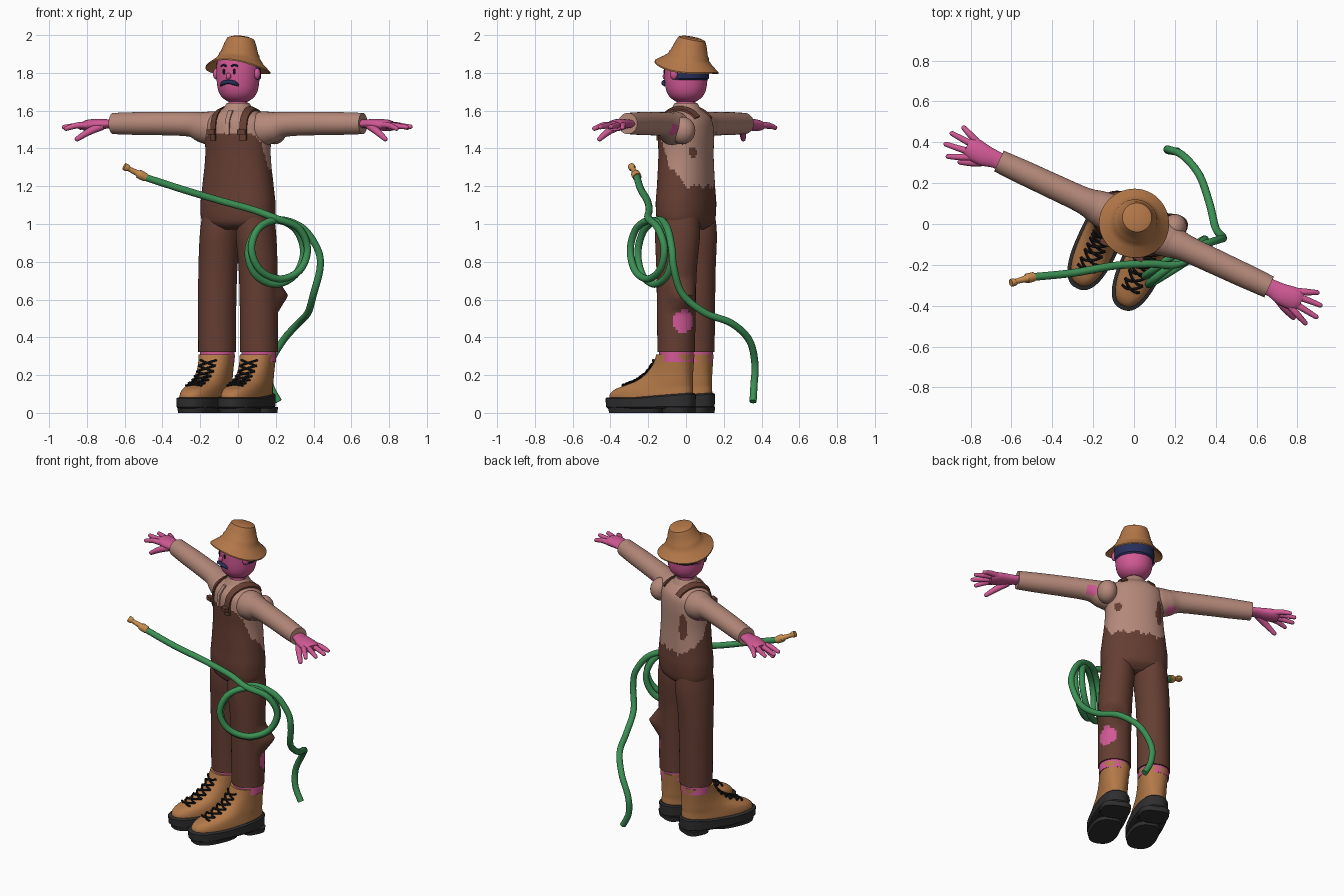
import bpy, bmesh, math
from mathutils import Vector, Matrix
from mathutils.bvhtree import BVHTree

if "Cube" in bpy.data.objects:
    bpy.data.objects.remove(bpy.data.objects["Cube"])

TURN = Matrix.Rotation(math.radians(-25), 4, 'Z')   # the figure stands turned


def material(name, rgb):
    m = bpy.data.materials.new(name)
    m.use_nodes = True
    m.diffuse_color = (*rgb, 1)
    m.node_tree.nodes["Principled BSDF"].inputs["Base Color"].default_value = (*rgb, 1)
    return m


SKIN = material("pink_skin", (.64, .1, .3))
SHIRT = material("dusty_shirt", (.46, .25, .195))
BROWN = material("brown_denim", (.13, .048, .032))
BOOT = material("tan_leather", (.45, .19, .065))
HAT = material("hat_felt", (.45, .185, .065))
SOLE = material("dark_rubber", (.028, .028, .03))
HAIR = material("navy_hair", (.02, .028, .1))
HOSE = material("green_hose", (.045, .28, .09))
BRASS = material("nozzle_brass", (.6, .28, .08))
BLACK = material("black", (.008, .008, .009))


def smooth(keys, steps=6):
    """Catmull-Rom interpolation of equal-length tuples."""
    k = [keys[0], *keys, keys[-1]]
    out = []
    for a, b, c, d in zip(k, k[1:], k[2:], k[3:]):
        for s in range(steps):
            t = s / steps
            out.append(tuple(.5 * (2*q + (r-p)*t + (2*p-5*q+4*r-w)*t*t + (3*q-p-3*r+w)*t**3)
                             for p, q, r, w in zip(a, b, c, d)))
    return out + [tuple(keys[-1])]


def lerp(keys, t):
    """Linear lookup in tuples whose first item is the parameter."""
    for a, b in zip(keys, keys[1:]):
        if t <= b[0]:
            f = max(0, (t - a[0]) / (b[0] - a[0]))
            return [p + (q - p) * f for p, q in zip(a, b)]
    return list(keys[-1])


def ring(cx, cy, z, rx, ry, n=48, e=2):
    pts = []
    for i in range(n):
        c, s = math.cos(math.tau * i / n), math.sin(math.tau * i / n)
        pts.append(Vector((cx + rx * math.copysign(abs(c) ** (2/e), c),
                           cy + ry * math.copysign(abs(s) ** (2/e), s), z)))
    return pts


def loft(name, rings, mats, rule=None, turned=True, angle=40):
    """Skin a stack of rings, cap it, and colour faces by a rule."""
    mats = mats if isinstance(mats, list) else [mats]
    bm = bmesh.new()
    vs = [[bm.verts.new(p) for p in r] for r in rings]
    n = len(vs[0])
    for a, b in zip(vs, vs[1:]):
        for i in range(n):
            bm.faces.new((a[i], a[(i+1) % n], b[(i+1) % n], b[i]))
    bm.faces.new(vs[0][::-1])
    bm.faces.new(vs[-1])
    bmesh.ops.recalc_face_normals(bm, faces=bm.faces)
    if rule:
        for f in bm.faces:
            f.material_index = rule(f.calc_center_median())
    if turned:
        bm.transform(TURN)
    me = bpy.data.meshes.new(name)
    bm.to_mesh(me)
    bm.free()
    for m in mats:
        me.materials.append(m)
    ob = bpy.data.objects.new(name, me)
    bpy.context.collection.objects.link(ob)
    for o in bpy.context.selected_objects:
        o.select_set(False)
    ob.select_set(True)
    bpy.context.view_layer.objects.active = ob
    bpy.ops.object.shade_smooth_by_angle(angle=math.radians(angle))
    return ob


def tube(name, keys, mats, n=12, flat=1, steps=6, tip=False, **kw):
    """Sweep a circle along (x, y, z, radius) keys."""
    path = smooth(keys, steps)
    pts = [Vector(p[:3]) for p in path]
    normal, rings = None, []
    for i, p in enumerate(pts):
        t = (pts[min(i+1, len(pts)-1)] - pts[max(i-1, 0)]).normalized()
        if normal is None:
            normal = t.cross(Vector((0, 0, 1)))
        normal = (normal - t * normal.dot(t)).normalized()
        up = t.cross(normal) * flat
        caps = [(0, 1)]
        if tip and i == len(pts) - 1:
            caps += [(math.sin(a), math.cos(a)) for a in (.5, 1, 1.45)]
        for fwd, sc in caps:
            r = path[i][3]
            rings.append([p + t * r * fwd + (normal * math.cos(a) + up * math.sin(a)) * r * sc
                          for a in (math.tau * j / n for j in range(n))])
    return loft(name, rings, mats, **kw)


def ball(name, loc, size, mat):
    rings = []
    for i in range(13):
        a = math.pi * (i + .05) / 12.1 - math.pi / 2
        rings.append(ring(loc[0], loc[1], loc[2] + size[2] * math.sin(a),
                          size[0] * math.cos(a), size[1] * math.cos(a), 20))
    return loft(name, rings, mat)


# Torso: shirt and bib in one skin, coloured by a ragged waistline
WAIST = [(0, 1.48), (42, 1.48), (62, 1.43), (85, 1.3), (110, 1.25), (130, 1.2), (180, 1.2)]
PATCHES = [(-.13, 1.37, .022, .085), (.125, 1.38, .02, .03)]


def torso_rule(c):
    phi = math.degrees(math.atan2(abs(c.x) / .19, -c.y / .135))
    line = lerp(WAIST, phi)[1]
    if phi > 75:
        line += .012 * math.sin(c.x * 70) + .007 * math.sin(c.x * 171 + c.y * 90)
    torn = any(c.y > 0 and ((c.x-x)/w)**2 + ((c.z-z)/h)**2 < 1 for x, z, w, h in PATCHES)
    return 1 if c.z < line or torn else 0


torso = smooth([(.97, .13, .09), (1.01, .195, .132), (1.1, .205, .143), (1.2, .195, .138),
                (1.35, .178, .134), (1.48, .178, .135), (1.55, .165, .125), (1.59, .12, .095),
                (1.615, .07, .065)], 10)
body = loft("torso", [ring(0, 0, z, a, b, 96, 2.2) for z, a, b in torso], [SHIRT, BROWN], torso_rule)
surface = BVHTree.FromPolygons([TURN.inverted() @ v.co for v in body.data.vertices],
                               [p.vertices[:] for p in body.data.polygons])

# Shirt collar, placket and neck
loft("collar", [ring(0, 0, z, r, r) for z, r in ((1.595, .085), (1.61, .078), (1.64, .06), (1.635, .054))], SHIRT)
loft("placket", [ring(0, y, z, .014, .007, 8, 6) for y, z in ((-.137, 1.47), (-.129, 1.55), (-.092, 1.6))], SHIRT)
loft("neck", [ring(0, 0, z, .05, .05) for z in (1.58, 1.68)], SKIN)

for side, label in ((1, "left"), (-1, "right")):
    # Straps hug the shoulder
    band = []
    for i in range(19):
        a = math.radians(-8 + i * 8)
        d = Vector((0, -math.cos(a), math.sin(a)))
        row = []
        for x in (.07, .105):
            o = Vector((x * side, 0, 1.46))
            hit = surface.ray_cast(o + d * .5, -d)[0] or o + d * .1
            row += [hit - d * .008, hit + d * .01]
        band.append([row[0], row[1], row[3], row[2]])
    loft(label + "_strap", band, BROWN)
    loft(label + "_buckle", [ring(.09 * side, -.142, z, .026, .014, 8, 6) for z in (1.475, 1.5)], BROWN)

    # Sleeves with torn holes
    hole = Vector((.28, .055, 1.5)) if side > 0 else Vector((-.22, .03, 1.445))
    tube(label + "_sleeve", [(x * side, 0, z, r) for x, z, r in (
        (.08, 1.505, .07), (.14, 1.505, .09), (.2, 1.512, .083), (.28, 1.528, .066),
        (.45, 1.532, .062), (.6, 1.532, .06), (.73, 1.532, .056))],
        [SHIRT, SKIN], n=32, steps=10, rule=lambda c: int((c - hole).length < .036))

    # Hands
    tube(label + "_palm", [(x * side, y, z, r) for x, y, z, r in (
        (.7, 0, 1.53, .042), (.75, 0, 1.53, .043), (.81, -.005, 1.528, .053), (.87, 0, 1.522, .056),
        (.9, 0, 1.518, .045))], SKIN, n=24, flat=.55)
    for finger, y0, x1, y1, z1 in (("index", -.04, .965, -.085, 1.505), ("middle", -.013, 1, -.035, 1.513),
                                   ("ring", .015, .995, .025, 1.515), ("little", .038, .955, .075, 1.51)):
        tube(f"{label}_{finger}_finger", [(.86 * side, y0, 1.522, .017), (.91 * side, (y0 + y1) / 2, 1.522, .016),
                                          (x1 * side, y1, z1, .012)], SKIN, tip=True)
    tube(label + "_thumb", [(.78 * side, -.025, 1.52, .022), (.84 * side, -.06, 1.49, .019),
                            (.9 * side, -.085, 1.45, .013)], SKIN, tip=True)

    # Trouser legs; the left one has a torn knee
    legs = [ring(x * side, 0, z, rx, ry) for z, x, rx, ry in smooth([
        (.322, .122, .1, .1), (.5, .122, .1, .102), (.75, .118, .102, .108), (.95, .105, .103, .122),
        (1.08, .1, .09, .11)], 14)]
    back_left = Vector((.68, .73, 0))
    if side > 0:
        for p in (q for r in legs for q in r):
            facing = (Vector((p.x - .12, p.y, 0)).normalized().dot(back_left) - .6) / .4
            if facing > 0:
                p += back_left * .065 * facing * max(0, 1 - abs(p.z - .62) / .09)
    loft(label + "_trouser_leg", legs, [BROWN, SKIN], lambda c: int(
        side > 0 and ((c - Vector((.19, .075, .485))) * Vector((1, 1, 0)).length).length < .085 and c.z < .55))
    loft(label + "_ankle", [ring(.122 * side, 0, z, .092, .092) for z in (.27, .335)], SKIN)

    # Boots: upper, sole, treads and laces
    cx = .12 * side
    upper = [(.05, -.375, .085, .09), (.09, -.385, .09, .092), (.12, -.36, .09, .09), (.14, -.31, .088, .088),
             (.17, -.225, .088, .086), (.21, -.165, .088, .085), (.26, -.125, .09, .087), (.308, -.105, .092, .091)]
    loft(label + "_boot", [ring(cx, (f + b) / 2, z, w, (b - f) / 2, 48, 2.4) for z, f, b, w in smooth(upper, 4)], BOOT)
    sole = []
    for grow, top in ((.0, 0), (.012, .15), (.014, .9), (.006, 1)):
        pts = ring(cx, -.15, 0, .092 + grow, .24 + grow, 48, 2.5)
        for p in pts:
            p.z = .022 + top * (.06 + .08 * (p.y + .2) * (p.y > -.2))
        sole.append(pts)
    loft(label + "_sole", sole, SOLE)
    loft(label + "_front_tread", [ring(cx, -.235, z, r, r + .06, 40, 2.5) for z, r in ((0, .088), (.03, .094))], SOLE)
    loft(label + "_heel_tread", [ring(cx, .015, z, r, r - .012, 40, 3) for z, r in ((0, .088), (.03, .092))], SOLE)

    def on_boot(x, z):
        _, f, b, w = lerp(upper, z)
        return (cx + x, (f+b)/2 - (b-f)/2 * (1 - abs(x/w)**2.4)**(1/2.4) - .004, z + .005, .0065)

    rows = (.14, .153, .17, .19, .215, .245, .275)
    for i, (lo, hi) in enumerate(zip(rows, rows[1:])):
        for s in (1, -1):
            tube(f"{label}_lace_{i}_{s}", [on_boot(-.048 * s, lo), on_boot(-.02 * s, lo * .7 + hi * .3),
                                           on_boot(.02 * s, lo * .3 + hi * .7), on_boot(.048 * s, hi)],
                 BLACK, n=6, steps=3)

    # Ears, eyes and brows
    ball(label + "_ear", (.12 * side, -.015, 1.795), (.016, .022, .03), SKIN)
    ball(label + "_eye", (.03 * side, -.111, 1.807), (.008, .005, .015), BLACK)
    tube(label + "_brow", [(.014 * side, -.115, 1.835, .005), (.032 * side, -.114, 1.842, .006),
                           (.05 * side, -.105, 1.835, .004)], HAIR, n=8)

# Torn shirt bulge behind the left shoulder
ball("torn_shirt_bulge", (.185, .065, 1.495), (.062, .07, .073), SHIRT)


# Head with cropped hair round the back
def is_hair(c):
    return int(c.z > 1.765 and c.y > -.02 + .5 * max(0, 1.79 - c.z))


skull = [ring(0, 0, z, r, r, 64) for z, r in smooth([
    (1.643, .02), (1.65, .055), (1.675, .088), (1.715, .107), (1.78, .114), (1.85, .112), (1.9, .095)], 8)]
for p in (q for r in skull for q in r):
    if is_hair(p):
        p.x, p.y = p.x * 1.07, p.y * 1.07
loft("head", skull, [SKIN, HAIR], is_hair)
ball("nose", (0, -.12, 1.782), (.014, .015, .018), SKIN)
tube("moustache", [(-.052, -.102, 1.733, .005), (-.03, -.117, 1.747, .012), (0, -.123, 1.752, .01),
                   (.03, -.117, 1.747, .012), (.052, -.102, 1.733, .005)], HAIR)

# Bucket hat: lathed, tipped back, with drooping sides
profile = [(.002, 1.99), (.05, 1.99), (.072, 1.982), (.084, 1.955), (.1, 1.906), (.106, 1.9), (.109, 1.885),
           (.13, 1.868), (.172, 1.838), (.172, 1.831), (.13, 1.858), (.1, 1.875), (.002, 1.95)]
tilt = Matrix.Rotation(math.radians(-12), 3, 'X')
hat = []
for r, z in profile:
    pts = ring(0, 0, z - 1.87, r, r, 64)
    for p in pts:
        p.z -= .025 * (p.x / .17) ** 2 * (r > .12)
    hat.append([tilt @ p + Vector((0, .012, 1.87)) for p in pts])
loft("bucket_hat", hat, HAT)

# Garden hose: feed, two coils and the trailing end
R = .019
coil = []
for i in range(1, 17):
    t = i * math.pi / 4
    shift = .014 * math.sin(i / 2.5)
    coil.append((.21 + shift + .148 * math.sin(t), -.225 + .1 * math.sin(t) + .005 * i,
                 .858 + shift + .163 * math.cos(t), R))
tube("hose", [(-.5, -.26, 1.25, R), (-.3, -.24, 1.185, R), (-.1, -.205, 1.125, R), (.08, -.195, 1.075, R),
              (.2, -.2, 1.03, R), *coil, (.34, -.1, .98, R), (.42, -.075, .87, R), (.435, -.065, .77, R),
              (.4, -.02, .63, R), (.37, .1, .53, R), (.32, .24, .475, R), (.24, .335, .385, R),
              (.17, .365, .26, R), (.17, .36, .15, R), (.215, .355, .06, R)], HOSE, n=14, turned=False)
tube("nozzle", [(-.49, -.258, 1.247, .023), (-.525, -.267, 1.265, .024), (-.53, -.268, 1.268, .017),
                (-.58, -.282, 1.293, .013), (-.585, -.284, 1.296, .019), (-.603, -.289, 1.305, .019)],
     BRASS, n=16, steps=3, turned=False)
